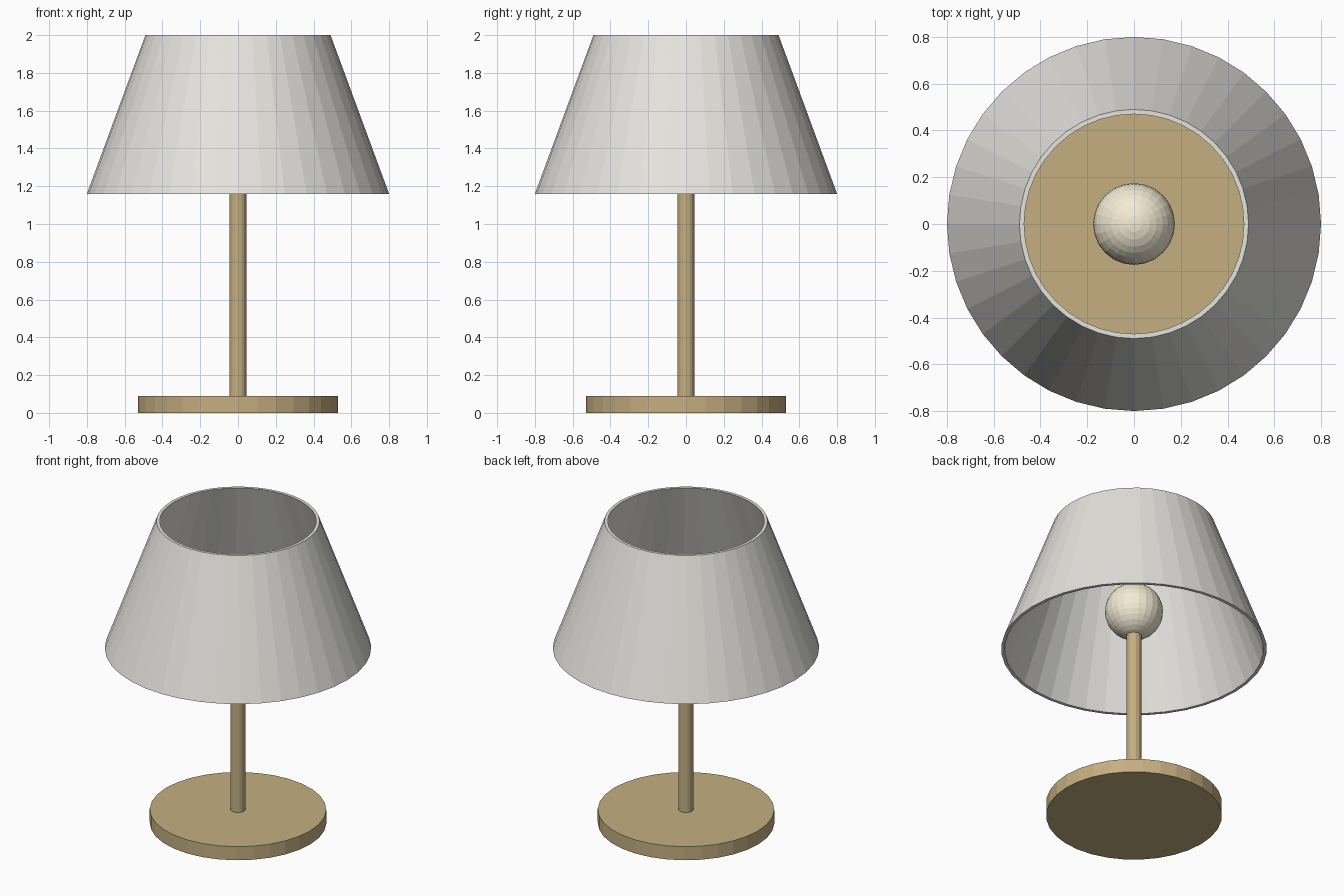
import bpy, math

if "Cube" in bpy.data.objects:
    bpy.data.objects.remove(bpy.data.objects["Cube"])


def material(name, color):
    m = bpy.data.materials.new(name)
    m.diffuse_color = (*color, 1)
    m.use_nodes = True
    m.node_tree.nodes["Principled BSDF"].inputs["Base Color"].default_value = m.diffuse_color
    return m


def finish(obj, name, mat=None):
    obj.name = name
    if mat:
        obj.data.materials.append(mat)
    return obj


def cylinder(name, radius, z0, z1, sides, mat):
    bpy.ops.mesh.primitive_cylinder_add(vertices=sides, radius=radius, depth=z1 - z0,
                                        location=(0, 0, (z0 + z1) / 2))
    return finish(bpy.context.object, name, mat)


def lathe(name, profile, sides, mat=None):
    """Spin a closed (radius, z) loop around the z axis."""
    n = len(profile)
    verts = [(r * math.cos(2 * math.pi * i / sides), r * math.sin(2 * math.pi * i / sides), z)
             for i in range(sides) for r, z in profile]
    faces = [(i * n + j, (i + 1) % sides * n + j,
              (i + 1) % sides * n + (j + 1) % n, i * n + (j + 1) % n)
             for i in range(sides) for j in range(n)]
    mesh = bpy.data.meshes.new(name)
    mesh.from_pydata(verts, [], faces)
    obj = bpy.data.objects.new(name, mesh)
    bpy.context.collection.objects.link(obj)
    return finish(obj, name, mat)


brass = material("brass", (0.56, 0.43, 0.22))
cream = material("cream", (0.90, 0.83, 0.66))
linen = material("linen", (0.78, 0.77, 0.73))

# Foot and stem
cylinder("base", 0.53, 0, 0.09, 32, brass)
cylinder("pole", 0.045, 0.09, 1.30, 16, brass)

# Bulb on top of the stem
bpy.ops.mesh.primitive_uv_sphere_add(segments=24, ring_count=16, radius=0.175,
                                     location=(0, 0, 1.42))
finish(bpy.context.object, "bulb", cream)

# Open conical shade with thin wall
lathe("shade", [(0.80, 1.16), (0.49, 2.0), (0.47, 2.0), (0.78, 1.16)], 40, linen)
